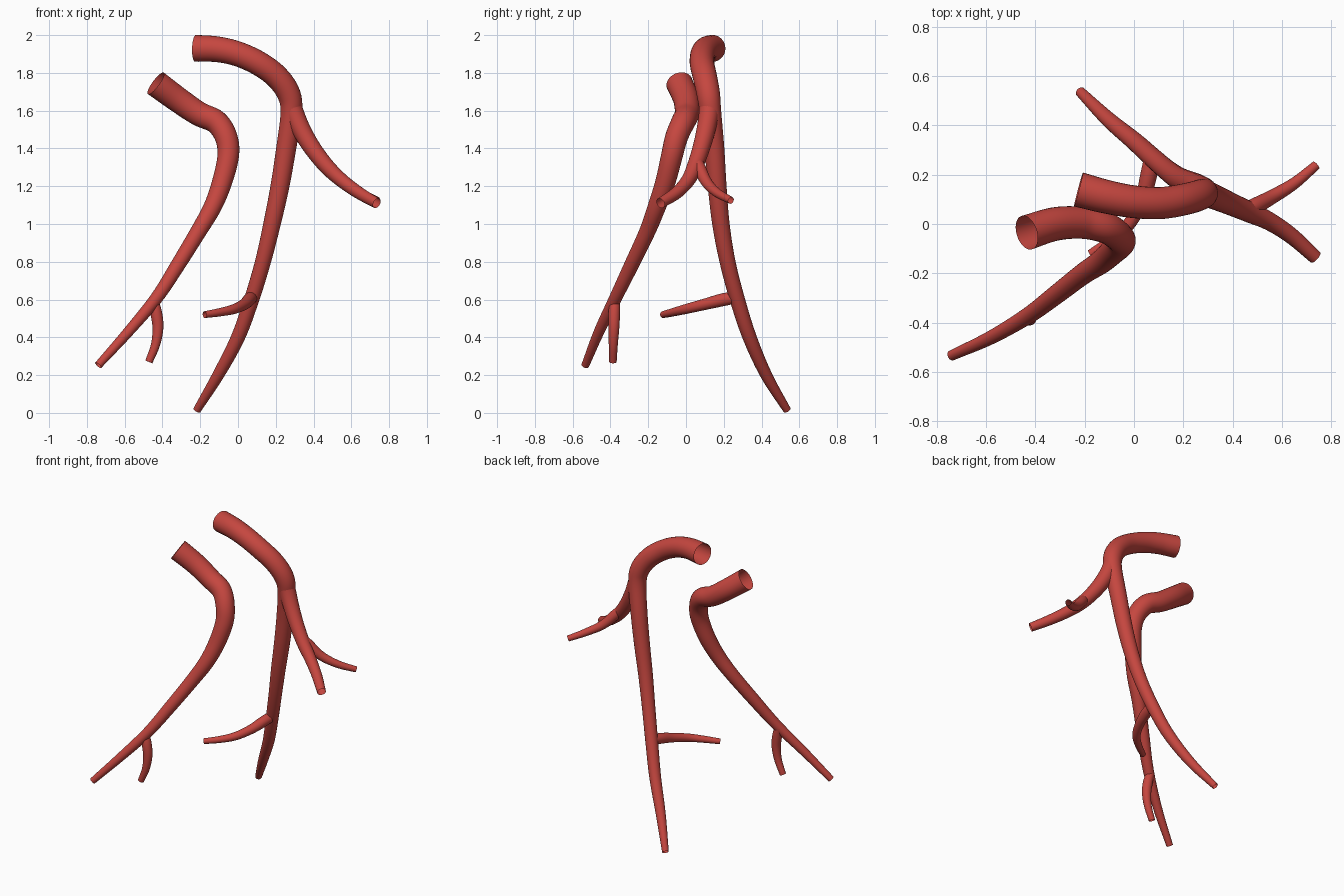
import bpy, bmesh, math
from mathutils import Vector

red = bpy.data.materials.new("artery_red")
red.diffuse_color = (0.56, 0.062, 0.05, 1)
SIDES, STEPS = 28, 7


def smooth_path(pts):
    """Catmull-Rom through (x, y, z, radius) points."""
    p = [Vector(q) for q in pts]
    p = [2 * p[0] - p[1]] + p + [2 * p[-1] - p[-2]]
    out = []
    for i in range(1, len(p) - 2):
        a, b, c, d = p[i - 1:i + 3]
        for s in range(STEPS):
            t = s / STEPS
            out.append(0.5 * (2 * b + (c - a) * t + (2 * a - 5 * b + 4 * c - d) * t * t
                              + (3 * b - a - 3 * c + d) * t ** 3))
    return out + [p[-2]]


def vessel(name, pts):
    """Open-ended tapering tube swept along the path."""
    path = smooth_path(pts)
    pos = [q.to_3d() for q in path]
    bm = bmesh.new()
    rings, side = [], Vector((0.3, 1, 0.2))
    for i, q in enumerate(path):
        tan = (pos[min(i + 1, len(pos) - 1)] - pos[max(i - 1, 0)]).normalized()
        side = (side - tan * side.dot(tan)).normalized()
        up = tan.cross(side)
        rings.append([bm.verts.new(pos[i] + q[3] * (side * math.cos(a) + up * math.sin(a)))
                      for a in (2 * math.pi * k / SIDES for k in range(SIDES))])
    for r0, r1 in zip(rings, rings[1:]):
        for k in range(SIDES):
            j = (k + 1) % SIDES
            bm.faces.new((r0[k], r0[j], r1[j], r1[k])).smooth = True
    me = bpy.data.meshes.new(name)
    bm.to_mesh(me)
    bm.free()
    me.materials.append(red)
    ob = bpy.data.objects.new(name, me)
    bpy.context.collection.objects.link(ob)


# right coronary tree: main vessel and its small lower branch
vessel("right_artery", [
    (-0.435, -0.035, 1.745, .071), (-0.32, 0.0, 1.66, .068), (-0.21, 0.005, 1.585, .065),
    (-0.115, -0.015, 1.54, .063), (-0.063, -0.05, 1.46, .06), (-0.052, -0.075, 1.36, .057),
    (-0.085, -0.11, 1.22, .053), (-0.135, -0.155, 1.09, .048), (-0.21, -0.205, 0.96, .043),
    (-0.32, -0.29, 0.78, .039), (-0.43, -0.372, 0.61, .034), (-0.58, -0.46, 0.43, .028),
    (-0.74, -0.533, 0.252, .021)])
vessel("right_lower_branch", [
    (-0.45, -0.375, 0.60, .026), (-0.433, -0.38, 0.53, .031), (-0.424, -0.382, 0.45, .029),
    (-0.437, -0.385, 0.36, .024), (-0.472, -0.387, 0.27, .02)])

# left coronary tree: trunk running into the long descending vessel
vessel("left_artery", [
    (-0.225, 0.14, 1.93, .071), (-0.11, 0.11, 1.925, .068), (0.0, 0.09, 1.9, .066),
    (0.11, 0.085, 1.85, .065), (0.205, 0.1, 1.78, .064), (0.268, 0.118, 1.69, .062),
    (0.282, 0.13, 1.59, .057), (0.255, 0.15, 1.4, .053), (0.222, 0.165, 1.2, .05),
    (0.18, 0.185, 1.0, .046), (0.132, 0.22, 0.8, .042), (0.072, 0.272, 0.6, .04),
    (0.0, 0.337, 0.4, .037), (-0.105, 0.425, 0.2, .031), (-0.217, 0.535, 0.015, .021)])

# side vessel off the trunk, forking in two
vessel("side_artery", [
    (0.268, 0.118, 1.69, .05), (0.292, 0.122, 1.6, .053), (0.335, 0.106, 1.5, .05),
    (0.395, 0.08, 1.4, .046), (0.47, 0.047, 1.305, .042), (0.55, 0.01, 1.23, .037),
    (0.64, -0.05, 1.165, .033), (0.735, -0.135, 1.11, .028)])
vessel("side_artery_fork", [
    (0.43, 0.05, 1.355, .026), (0.485, 0.07, 1.3, .033), (0.56, 0.11, 1.22, .029),
    (0.65, 0.165, 1.165, .024), (0.738, 0.238, 1.125, .019)])

# small branch off the descending vessel
vessel("descending_branch", [
    (0.075, 0.29, 0.615, .03), (0.06, 0.2, 0.6, .034), (0.033, 0.1, 0.575, .03),
    (-0.02, 0.0, 0.55, .026), (-0.095, -0.068, 0.533, .022), (-0.177, -0.122, 0.52, .018)])
